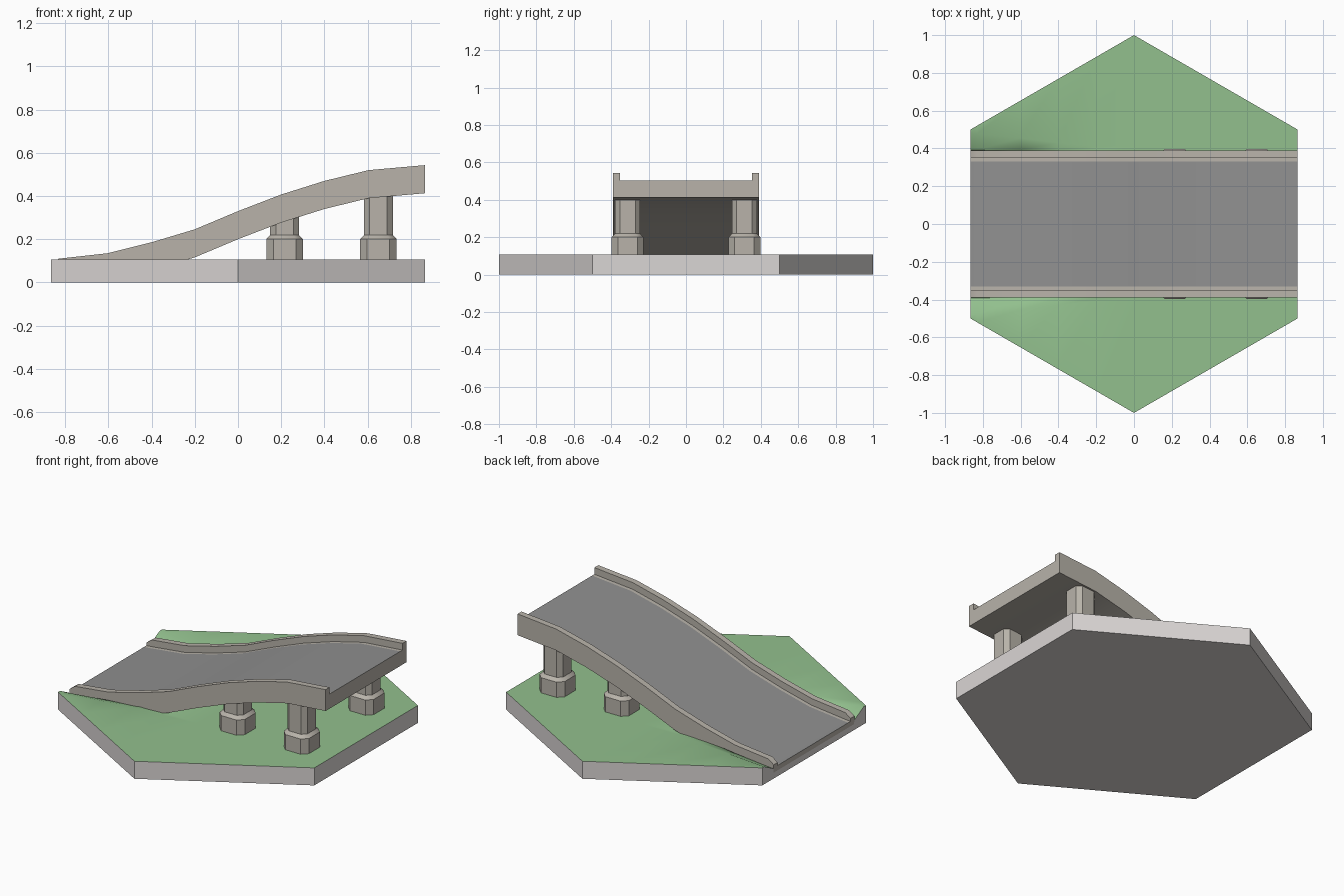
import bpy, bmesh, math

if "Cube" in bpy.data.objects:
    bpy.data.objects.remove(bpy.data.objects["Cube"])


def material(name, rgb):
    m = bpy.data.materials.new(name)
    m.diffuse_color = (*rgb, 1)
    m.use_nodes = True
    m.node_tree.nodes["Principled BSDF"].inputs["Base Color"].default_value = m.diffuse_color
    return m


GRASS = material("grass", (0.29, 0.53, 0.27))
STONE = material("stone", (0.48, 0.45, 0.40))
ROAD = material("asphalt", (0.28, 0.28, 0.28))
EDGE = material("tile_edge", (0.70, 0.67, 0.66))


def loft(name, rings, mats, second=(), angle=30):
    """Skin equal-length rings, cap both ends; 'second' ring sides use material 2."""
    bm = bmesh.new()
    vs = [[bm.verts.new(p) for p in r] for r in rings]
    n = len(rings[0])
    for a, b in zip(vs, vs[1:]):
        for i in range(n):
            j = (i + 1) % n
            f = bm.faces.new((a[i], a[j], b[j], b[i]))
            f.material_index = 1 if i in second else 0
    bm.faces.new(vs[0])
    bm.faces.new(vs[-1])
    bmesh.ops.recalc_face_normals(bm, faces=bm.faces)
    me = bpy.data.meshes.new(name)
    bm.to_mesh(me)
    bm.free()
    for m in mats:
        me.materials.append(m)
    ob = bpy.data.objects.new(name, me)
    bpy.context.collection.objects.link(ob)
    bpy.ops.object.select_all(action='DESELECT')
    ob.select_set(True)
    bpy.context.view_layer.objects.active = ob
    bpy.ops.object.shade_smooth_by_angle(angle=math.radians(angle))
    return ob


W = math.sqrt(3) / 2
TOP = 0.107          # grass level
RAIL = 0.041         # parapet height

# stations along the road: x, road height, parapet height
PATH = [(-W, 0.066, 0.018), (-0.83, 0.069, RAIL), (-0.605, 0.094, RAIL),
        (-0.4, 0.145, RAIL), (-0.2, 0.205, RAIL), (0, 0.289, RAIL),
        (0.2, 0.366, RAIL), (0.4, 0.429, RAIL), (0.605, 0.479, RAIL),
        (W, 0.502, RAIL)]


def road_height(x):
    for (x0, z0, _), (x1, z1, _) in zip(PATH, PATH[1:]):
        if x <= x1:
            return z0 + (z1 - z0) * (x - x0) / (x1 - x0)


# hexagonal tile, grass dipping beside the low end of the road
dip = [0.045, 0.043, 0.02, 0.007]
bank = [0.48, 0.478, 0.455, 0.43]
rings = []
for k, (x, z, _) in enumerate(PATH):
    d = dip[k] if k < 4 else 0
    b = bank[k] if k < 4 else 0.41
    outer = 1 - abs(x) / W * 0.5
    half = [(outer, TOP), (b, TOP), (0.393, TOP - d), (0.383, min(TOP, z - 0.03))]
    top = [(-y, h) for y, h in half] + half[::-1]
    rings.append([(x, y, h) for y, h in top + [(outer, 0), (-outer, 0)]])
loft("hex_tile", rings, [EDGE, GRASS], second=range(7))

# ramp deck with parapets and asphalt surface
rings = []
for x, z, r in PATH:
    low = max(z - 0.089, 0.036)
    half = [(0.39, low), (0.39, z + r), (0.352, z + r), (0.352, z), (0.33, z)]
    prof = [(-y, h) for y, h in half] + half[::-1]
    rings.append([(x, y, h) for y, h in prof])
loft("ramp_deck", rings, [STONE, ROAD], second=(4,))


def octagon(cx, cy, h, cut, z):
    s = h - cut
    pts = [(h, -s), (h, s), (s, h), (-s, h), (-h, s), (-h, -s), (-s, -h), (s, -h)]
    return [(cx + x, cy + y, z) for x, y in pts]


# support pillars with wider footings
for i, cx in enumerate((0.216, 0.65)):
    for side, cy in (("front", -0.312), ("back", 0.312)):
        rings = [octagon(cx, cy, 0.085, 0.033, TOP - 0.01),
                 octagon(cx, cy, 0.085, 0.033, 0.2),
                 octagon(cx, cy, 0.067, 0.026, 0.219),
                 octagon(cx, cy, 0.067, 0.026, road_height(cx) - 0.045)]
        loft(f"pillar_{side}_{i + 1}", rings, [STONE], angle=35)
